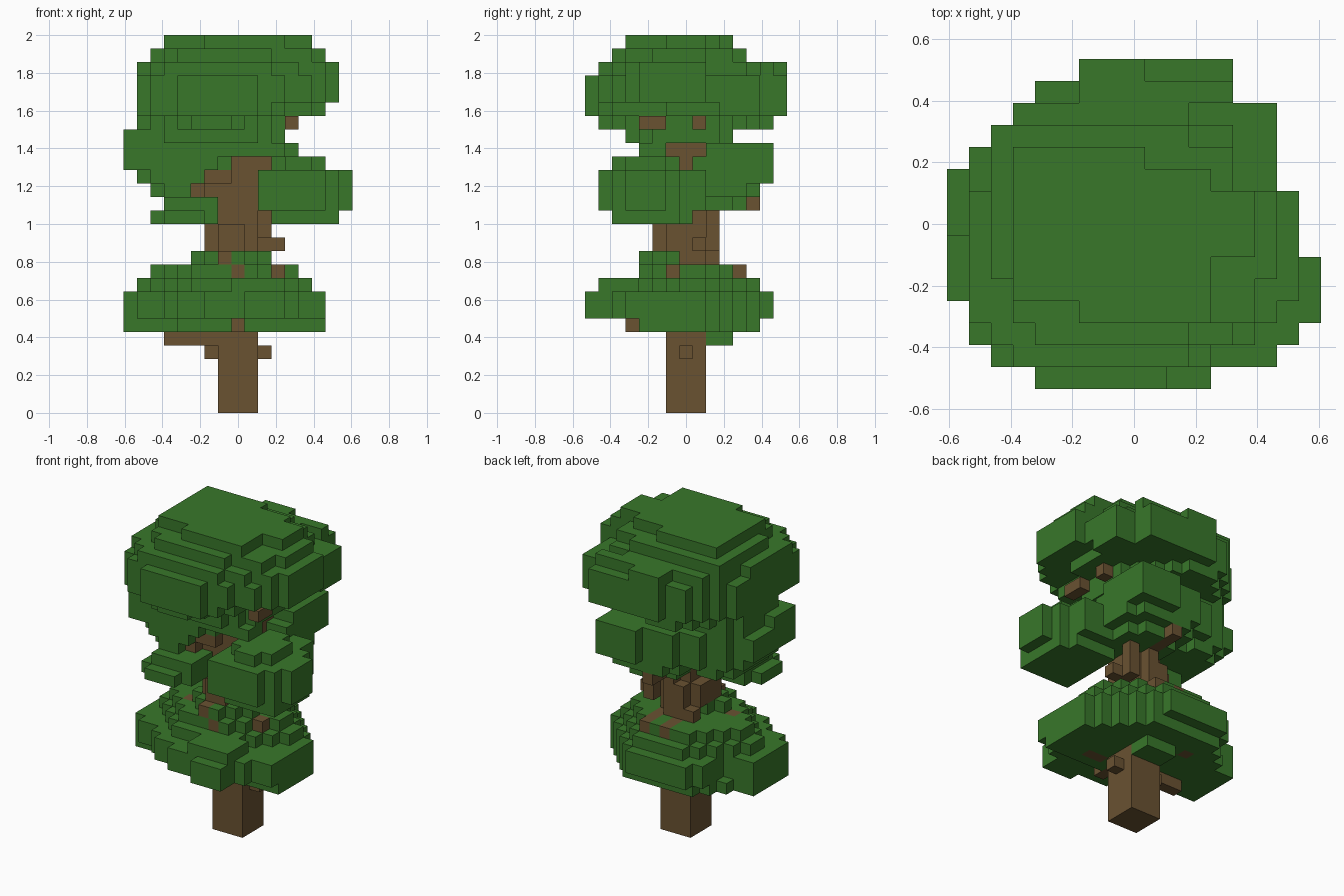
import bpy
import bmesh
from mathutils import Vector

UNIT = 2 / 28          # edge length of one block
cells = {}             # block position -> name of the part that owns it


def slab(part, levels, x0, x1, y0, y1, cut=0):
    """Fill a block rectangle with stepped corners on the given levels."""
    for z in range(levels[0], levels[-1] + 1):
        for x in range(x0, x1 + 1):
            for y in range(y0, y1 + 1):
                inset = min(x - x0, x1 - x) + min(y - y0, y1 - y)
                if inset >= cut:
                    cells.setdefault((x, y, z), part)


def branch(start, end):
    """Fill a straight run of blocks between two positions."""
    a, b = Vector(start), Vector(end)
    steps = int(max(abs(c) for c in b - a)) or 1
    for i in range(steps + 1):
        p = a.lerp(b, i / steps)
        cells.setdefault(tuple(round(c) for c in p), "branches")


def material(name, colour):
    mat = bpy.data.materials.new(name)
    mat.use_nodes = True
    mat.diffuse_color = colour
    mat.node_tree.nodes["Principled BSDF"].inputs["Base Color"].default_value = colour
    return mat


def build(part, mat):
    """Make a mesh from the exposed block sides of one part."""
    bm = bmesh.new()
    corners = {}

    def vert(p):
        key = tuple(round(c * 2) for c in p)
        if key not in corners:
            corners[key] = bm.verts.new((p.x * UNIT, p.y * UNIT, (p.z + 0.5) * UNIT))
        return corners[key]

    for cell, owner in cells.items():
        if owner != part:
            continue
        centre = Vector(cell)
        for axis in range(3):
            for sign in (-1, 1):
                n, u = Vector((0, 0, 0)), Vector((0, 0, 0))
                n[axis], u[(axis + 1) % 3] = sign, 1
                if tuple(round(c) for c in centre + n) in cells:
                    continue
                v = n.cross(u)
                quad = [(-u - v), (u - v), (u + v), (v - u)]
                bm.faces.new([vert(centre + (n + q) / 2) for q in quad])
    mesh = bpy.data.meshes.new(part)
    bm.to_mesh(mesh)
    bm.free()
    mesh.materials.append(mat)
    bpy.context.collection.objects.link(bpy.data.objects.new(part, mesh))


cube = bpy.data.objects.get("Cube")
if cube:
    bpy.data.objects.remove(cube, do_unlink=True)

# Trunk, with a thicker whorl between the lower and middle foliage
slab("trunk", (0, 20), -1, 1, -1, 1)
slab("trunk", (11, 11), -1, 1, -2, 2, 1)
slab("trunk", (12, 12), -2, 1, -2, 2, 1)
slab("trunk", (13, 13), -2, 1, -1, 1)
slab("trunk", (13, 13), -1, 0, -2, 2)

# Branches, some ending at the foliage surface
for start, end in [
    ((-2, 0, 4), (-2, 0, 4)), ((2, 0, 4), (2, 0, 4)),
    ((-2, -1, 5), (-5, -1, 5)), ((0, -2, 6), (0, -4, 6)),
    ((2, -2, 6), (3, -2, 6)), ((-2, 2, 6), (-3, 3, 6)),
    ((0, -2, 10), (0, -3, 10)), ((-1, -2, 11), (-1, -3, 11)),
    ((1, 2, 10), (1, 4, 10)), ((-1, 2, 10), (-1, 4, 10)),
    ((-2, -1, 10), (-4, -1, 10)), ((2, -1, 10), (3, -1, 10)),
    ((-1, 2, 11), (-2, 2, 11)), ((2, 1, 12), (3, 1, 12)),
    ((2, 2, 12), (2, 2, 14)), ((0, 2, 14), (0, 2, 14)),
    ((0, 3, 15), (0, 5, 15)), ((-2, -1, 16), (-3, -2, 16)),
    ((-1, -2, 17), (-2, -2, 17)), ((2, -1, 18), (2, 0, 18)),
    ((2, -1, 19), (2, 1, 19)), ((4, -3, 21), (4, -2, 21)),
    ((4, 1, 21), (4, 1, 21)),
]:
    branch(start, end)

# Lower foliage: lobes round a core, tapering upward
low = "lower_foliage"
slab(low, (5, 5), -1, 1, 2, 3)
slab(low, (6, 6), -8, 6, -3, 5, 4)
slab(low, (6, 8), -8, -3, -2, 2)
slab(low, (7, 8), -7, -3, -3, 2)
slab(low, (7, 8), 1, 3, -7, 0)
slab(low, (7, 8), -3, 4, -6, 0, 1)
slab(low, (6, 8), 1, 6, -3, 1)
slab(low, (7, 8), 1, 6, -4, 1)
slab(low, (7, 8), -5, 2, 0, 6, 1)
slab(low, (7, 8), -6, 5, -5, 4, 2)
slab(low, (9, 9), -7, 5, -4, 5, 4)
slab(low, (9, 9), 0, 3, -6, -4)
slab(low, (10, 10), -6, 4, -3, 4, 3)
slab(low, (11, 11), -3, 2, -3, 1, 2)

# Middle foliage: small pad at the front
mid = "middle_foliage"
slab(mid, (14, 14), -6, -2, -5, -1, 1)
slab(mid, (15, 15), -5, -2, -4, -1)
# large lobe on the +x side
slab(mid, (14, 14), 3, 7, -5, -1)
slab(mid, (14, 14), 3, 6, -1, 0)
slab(mid, (15, 17), 2, 6, -6, 1)
slab(mid, (15, 17), 7, 7, -5, -1)
slab(mid, (15, 17), 8, 8, -4, -2)
slab(mid, (18, 18), 3, 6, -5, -1, 1)
# lobe on the -x side
slab(mid, (16, 16), -6, -3, -3, 3, 1)
slab(mid, (17, 17), -7, -2, -3, 3, 1)
slab(mid, (18, 19), -7, -1, -3, 3, 1)
slab(mid, (18, 20), -8, -6, -3, -1)
slab(mid, (18, 19), -8, -6, 0, 2)
slab(mid, (19, 19), -4, 3, -3, -2)
slab(mid, (20, 20), -7, 3, -3, 3, 1)
slab(mid, (20, 20), -5, 1, -4, -4)
# lobe at the back
slab(mid, (15, 15), -1, 3, 1, 4, 1)
slab(mid, (16, 16), -2, 4, 1, 5, 1)
slab(mid, (17, 18), 1, 4, 1, 6)
slab(mid, (19, 19), 1, 4, 2, 6)
slab(mid, (17, 19), -2, 0, 1, 5)
slab(mid, (17, 19), -5, 0, 1, 4, 1)

# Upper foliage: broad rounded crown
top = "upper_foliage"
slab(top, (21, 21), -7, 3, -6, 6, 4)
body = (22, 24)
slab(top, body, -7, -3, -5, 3)
slab(top, body, -6, 2, -6, 4)
slab(top, body, -4, 1, -7, 6)
slab(top, body, -5, 3, -5, 5)
slab(top, body, 4, 5, -1, 5)
slab(top, body, 6, 6, 3, 5)
slab(top, body, -2, 4, 6, 7)
slab(top, (23, 24), 4, 6, -4, 2)
slab(top, (23, 24), 4, 5, -5, -5)
slab(top, (23, 24), 3, 3, -6, -6)
slab(top, (23, 25), 7, 7, -3, 1)
slab(top, (25, 25), -7, 6, -4, 1)
slab(top, (25, 25), -6, 4, -5, 4)
slab(top, (25, 25), -5, 2, -6, 5)
slab(top, (25, 25), -2, 4, 6, 6)
slab(top, (25, 25), -2, 0, 7, 7)
# stepped top
slab(top, (26, 26), -6, 2, -2, 4)
slab(top, (26, 26), -5, 4, -4, 3)
slab(top, (26, 26), 3, 6, -2, 1)
slab(top, (26, 26), 3, 5, -4, -3)
slab(top, (26, 26), -4, 2, -5, -5)
slab(top, (27, 27), -5, 3, -3, 2)
slab(top, (27, 27), -5, 0, 3, 3)
slab(top, (27, 27), -2, 3, -4, -4)
slab(top, (27, 27), 4, 5, -1, 1)

bark = material("bark_brown", (0.142, 0.084, 0.031, 1))
leaf = material("leaf_green", (0.040, 0.186, 0.023, 1))
for part in ("trunk", "branches"):
    build(part, bark)
for part in (low, mid, top):
    build(part, leaf)
